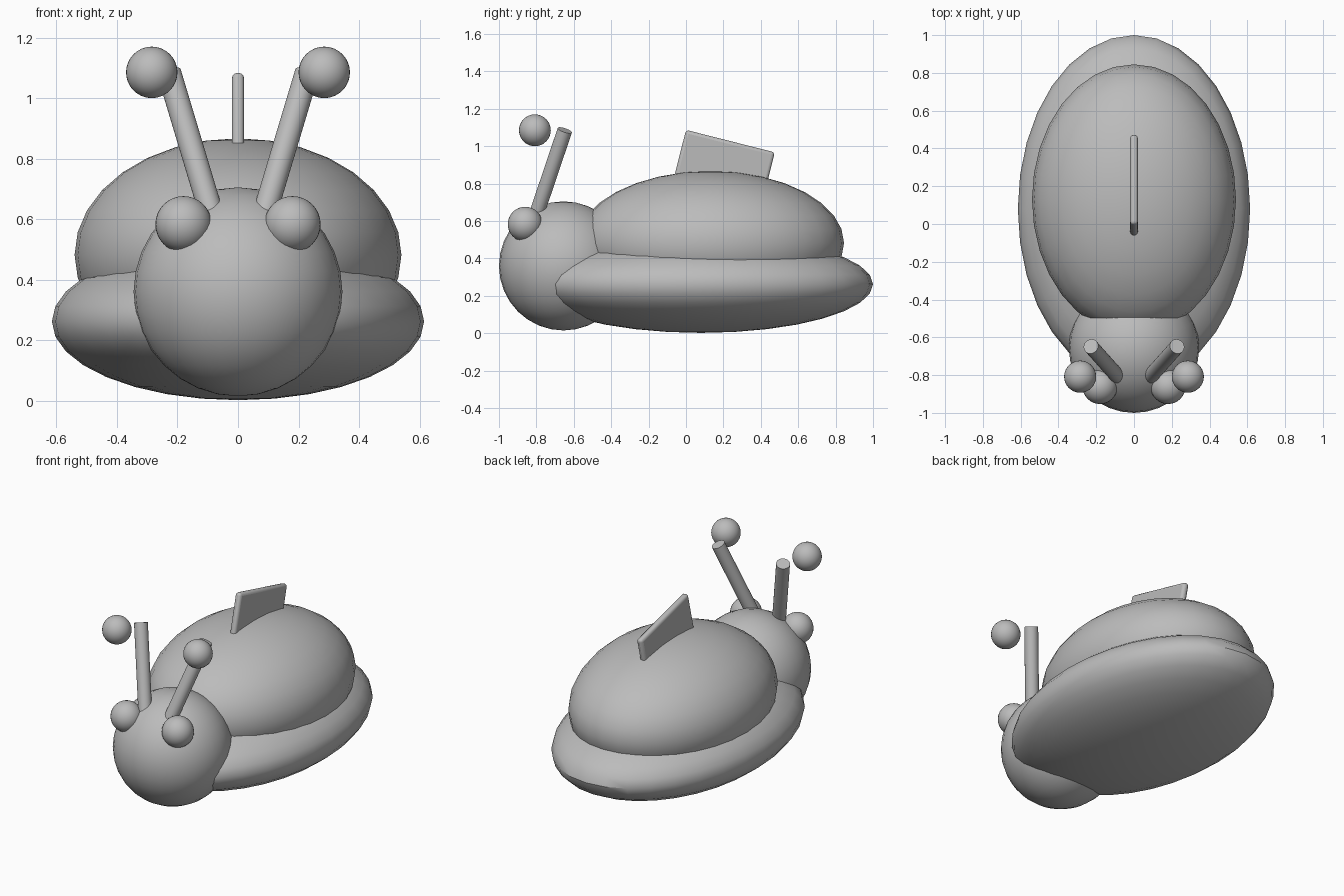
import bpy
import math
from mathutils import Vector

if "Cube" in bpy.data.objects:
    bpy.data.objects.remove(bpy.data.objects["Cube"])

grey = bpy.data.materials.new("plain_grey")
grey.diffuse_color = (0.5, 0.5, 0.5, 1)
grey.use_nodes = True
grey.node_tree.nodes["Principled BSDF"].inputs["Base Color"].default_value = grey.diffuse_color


def finish(name):
    """Name, colour and smooth the newly added object."""
    ob = bpy.context.object
    ob.name = name
    ob.data.materials.append(grey)
    bpy.ops.object.shade_smooth_by_angle(angle=math.radians(35))
    return ob


def ellipsoid(name, centre, radii):
    bpy.ops.mesh.primitive_uv_sphere_add(segments=32, ring_count=16, radius=1, location=centre)
    bpy.context.object.scale = radii
    bpy.ops.object.transform_apply(location=False, rotation=False, scale=True)
    return finish(name)


def rod(name, start, end, radius):
    a, b = Vector(start), Vector(end)
    d = b - a
    bpy.ops.mesh.primitive_cylinder_add(vertices=32, radius=radius, depth=d.length,
                                        location=(a + b) / 2,
                                        rotation=d.to_track_quat('Z', 'Y').to_euler())
    return finish(name)


# Main rounded masses
ellipsoid("body", (0, 0.08, 0.262), (0.615, 0.92, 0.26))
ellipsoid("shell", (0, 0.13, 0.482), (0.54, 0.715, 0.385))
ellipsoid("head", (0, -0.655, 0.36), (0.345, 0.345, 0.345))

# Eyes, feelers and the loose balls beside the feeler tips
for side, s in (("left", -1), ("right", 1)):
    ellipsoid(side + "_eye", (0.18 * s, -0.86, 0.583), (0.093,) * 3)
    rod(side + "_feeler", (0.075 * s, -0.82, 0.575), (0.228 * s, -0.648, 1.085), 0.04)
    ellipsoid(side + "_feeler_ball", (0.285 * s, -0.808, 1.085), (0.085,) * 3)

# Tilted back fin with rounded edges, sunk into the shell
tilt = math.radians(-14.2)
height = 0.45
down = Vector((0, math.sin(tilt), -math.cos(tilt)))
bpy.ops.mesh.primitive_cube_add(size=1, location=Vector((0, 0.2375, 1.027)) + down * height / 2,
                                rotation=(tilt, 0, 0))
bpy.context.object.scale = (0.04, 0.49, height)
bpy.ops.object.transform_apply(location=False, rotation=False, scale=True)
fin = finish("back_fin")
bevel = fin.modifiers.new("rounded_edges", 'BEVEL')
bevel.width = 0.017
bevel.segments = 3
